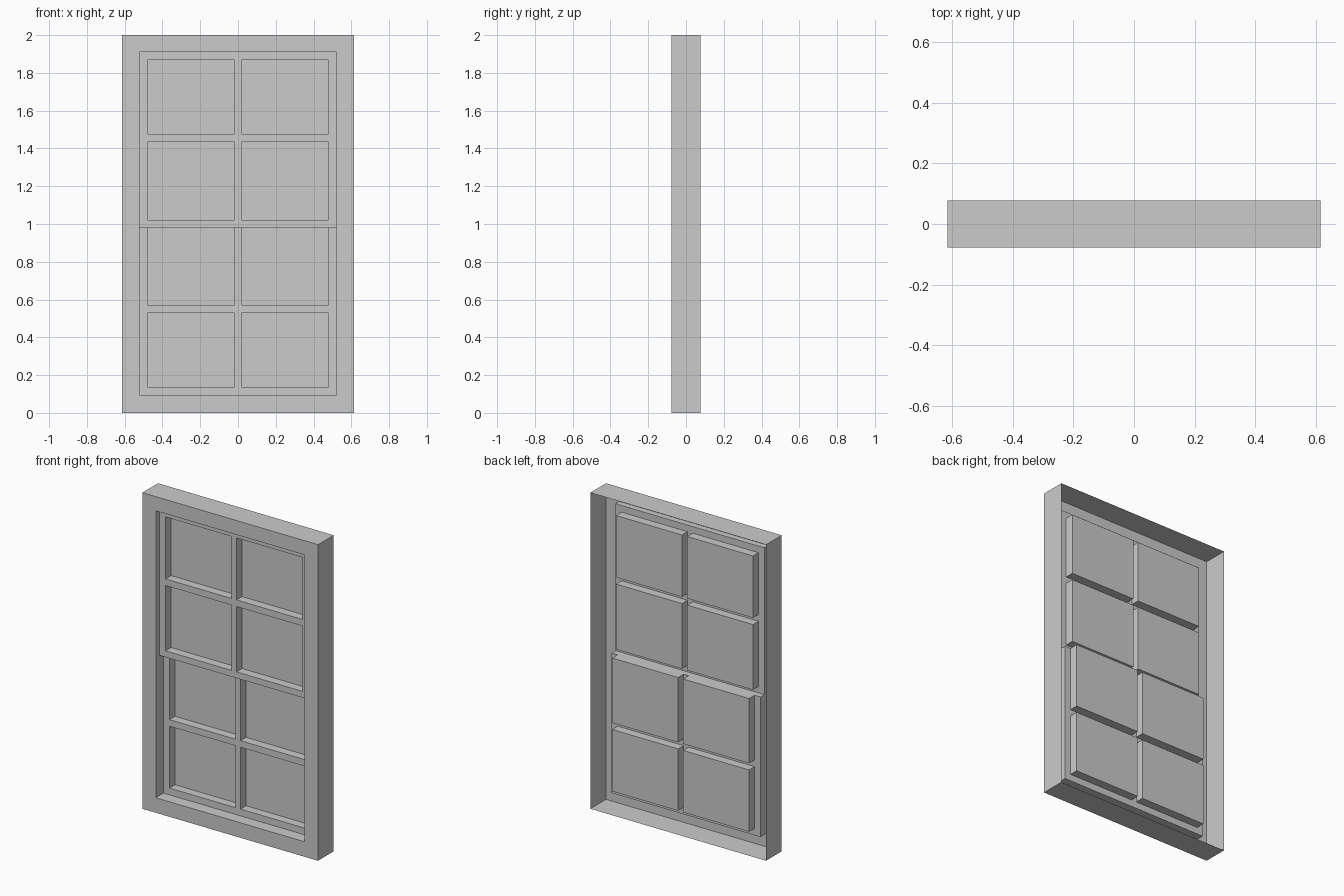
import bpy, bmesh

if "Cube" in bpy.data.objects:
    bpy.data.objects.remove(bpy.data.objects["Cube"])

W, D, H = 0.615, 0.078, 2.0            # outer half width, half depth, height
OX, OZ0, OZ1 = 0.521, 0.095, 1.91      # frame opening
SPLIT = 0.981                          # height where the two sashes meet
UPPER_Y, LOWER_Y = -0.040, -0.001      # front planes of the sashes
PANE_DEPTH = 0.055
BARS = [-OX, -0.479, -0.018, 0.018, 0.479, OX]


def corners(x0, x1, z0, z1):
    return [(x0, z0), (x1, z0), (x1, z1), (x0, z1)]


def flat(bm, loop, y):
    """Flat face looking forwards."""
    bm.faces.new([bm.verts.new((x, y, z)) for x, z in loop])


def walls(bm, loop, front, back, outward=False):
    """Walls around a loop; front may give one start depth per side."""
    for i, p in enumerate(loop):
        q = loop[(i + 1) % 4]
        f = front[i] if isinstance(front, list) else front
        quad = [(p[0], f, p[1]), (q[0], f, q[1]), (q[0], back, q[1]), (p[0], back, p[1])]
        if outward:
            quad.reverse()
        bm.faces.new([bm.verts.new(v) for v in quad])


def grid(bm, xs, zs, y, holes):
    """Flat lattice of quads, returning the loops of the open cells."""
    open_cells = []
    for i in range(len(xs) - 1):
        for j in range(len(zs) - 1):
            loop = corners(xs[i], xs[i + 1], zs[j], zs[j + 1])
            if (i, j) in holes:
                open_cells.append(loop)
            else:
                flat(bm, loop, y)
    return open_cells


def finish(bm, name):
    bmesh.ops.remove_doubles(bm, verts=bm.verts, dist=1e-5)
    mesh = bpy.data.meshes.new(name)
    bm.to_mesh(mesh)
    bm.free()
    bpy.context.collection.objects.link(bpy.data.objects.new(name, mesh))


def sash(name, zs, rows, y, rim):
    bm, glass = bmesh.new(), bmesh.new()
    cells = grid(bm, BARS, zs, y, [(i, j) for i in (1, 3) for j in rows])
    walls(bm, corners(-OX, OX, zs[0], zs[-1]), rim, y)
    for loop in cells:
        walls(bm, loop, y, y + PANE_DEPTH)
        flat(glass, loop, y + PANE_DEPTH)
    finish(bm, name)
    finish(glass, name + "_panes")


# Outer frame: front plate with an opening and side walls, open at the back
bm = bmesh.new()
grid(bm, [-W, -OX, OX, W], [0, OZ0, OZ1, H], -D, [(1, 1)])
walls(bm, corners(-W, W, 0, H), -D, D, outward=True)
finish(bm, "window_frame")

# Upper sash; its lower edge needs no reveal, the lower sash ledge closes the step
bm_rim = [UPPER_Y - 0.0, -D, -D, -D]
bm_rim[0] = LOWER_Y
sash("upper_sash", [SPLIT, 1.021, 1.434, 1.476, 1.868, OZ1], (1, 3), UPPER_Y, bm_rim)

# Lower sash set further back, its top panes reaching up to the step
sash("lower_sash", [OZ0, 0.138, 0.529, 0.571, SPLIT], (1, 3), LOWER_Y,
     [-D, -D, LOWER_Y, -D])
